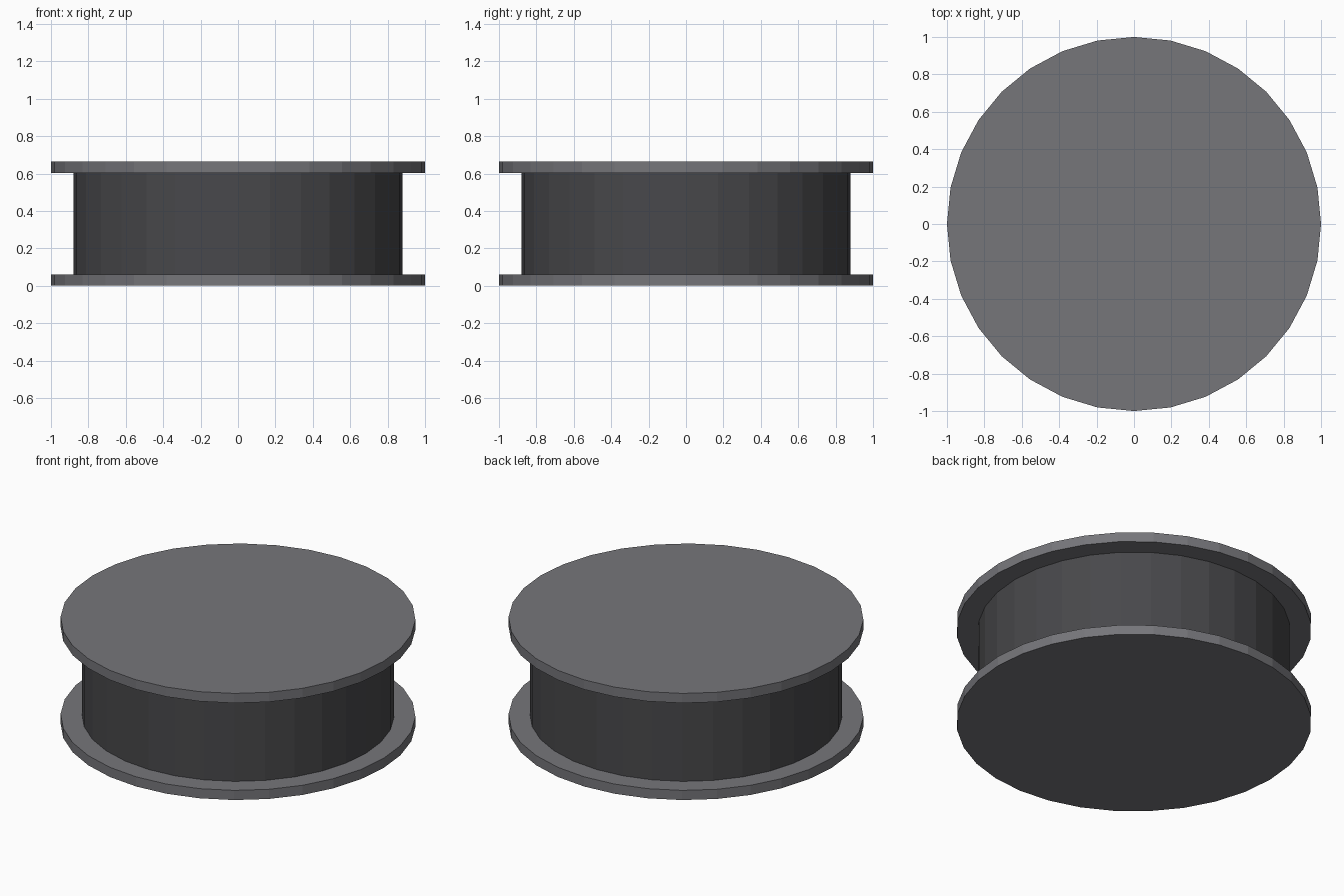
import bpy

if "Cube" in bpy.data.objects:
    bpy.data.objects.remove(bpy.data.objects["Cube"])

SIDES = 32


def material(name, rgb):
    mat = bpy.data.materials.new(name)
    mat.diffuse_color = (*rgb, 1)
    mat.use_nodes = True
    mat.node_tree.nodes["Principled BSDF"].inputs["Base Color"].default_value = mat.diffuse_color
    return mat


def disc(name, radius, z0, z1, mat):
    bpy.ops.mesh.primitive_cylinder_add(
        vertices=SIDES, radius=radius, depth=z1 - z0, location=(0, 0, (z0 + z1) / 2))
    obj = bpy.context.object
    obj.name = name
    obj.data.materials.append(mat)
    return obj


grey = material("flange_grey", (0.18, 0.18, 0.195))
dark = material("core_dark", (0.065, 0.065, 0.07))

# Two wide flanges with a narrower drum between them
disc("bottom_flange", 1.0, 0.0, 0.06, grey)
disc("core_drum", 0.88, 0.06, 0.603, dark)
disc("top_flange", 1.0, 0.603, 0.663, grey)
